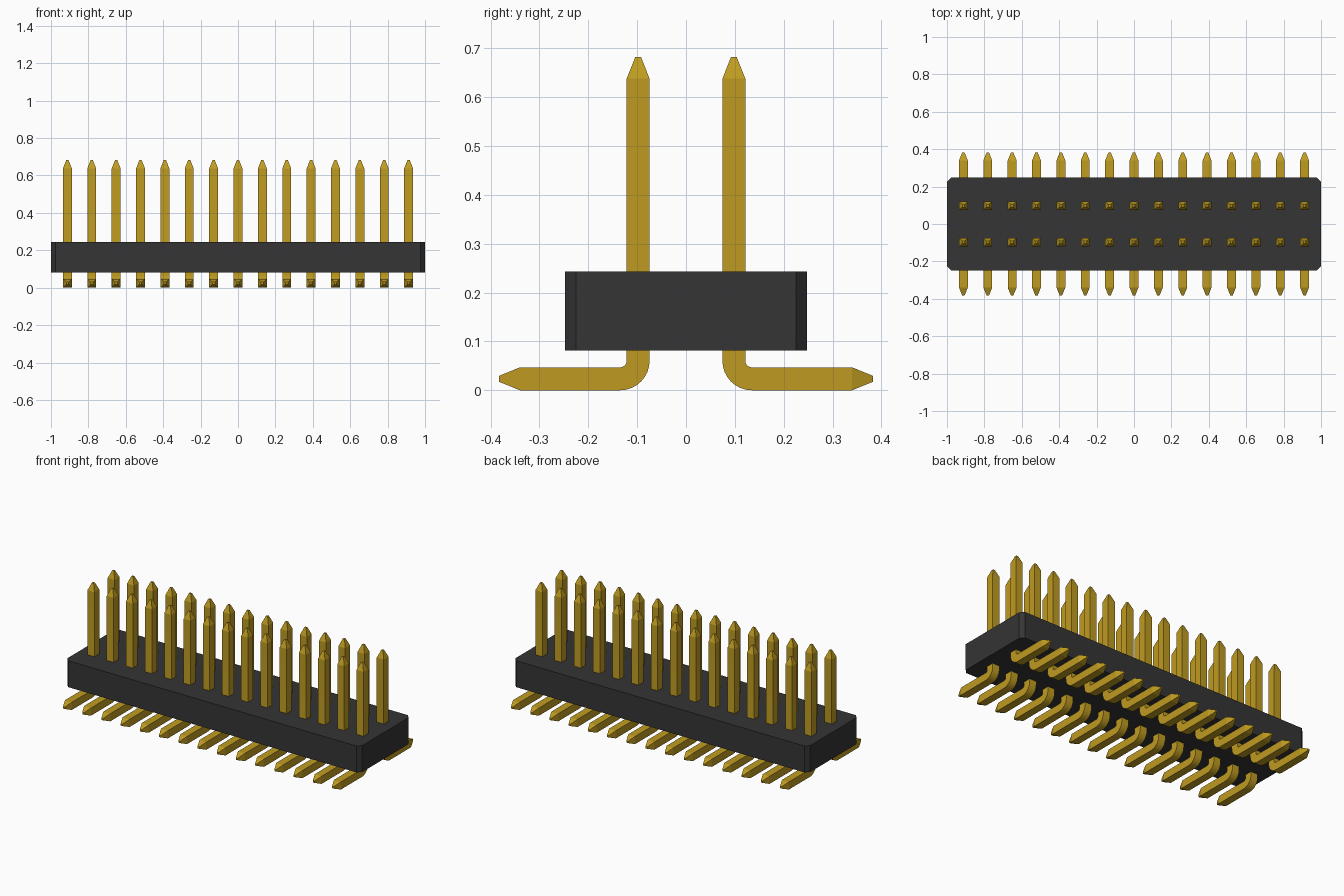
import bpy, bmesh, math
from mathutils import Vector

cube = bpy.data.objects.get("Cube")
if cube:
    bpy.data.objects.remove(cube, do_unlink=True)


def material(name, color, rough, metal=0.0):
    m = bpy.data.materials.new(name)
    m.use_nodes = True
    m.diffuse_color = (*color, 1)
    bsdf = m.node_tree.nodes["Principled BSDF"]
    bsdf.inputs["Base Color"].default_value = (*color, 1)
    bsdf.inputs["Roughness"].default_value = rough
    bsdf.inputs["Metallic"].default_value = metal
    return m


BLACK = material("black plastic", (0.035, 0.035, 0.035), 0.6)
GOLD = material("gold metal", (0.52, 0.33, 0.015), 0.4)

PINS = 15
PITCH = 0.1303
ROW_Y = 0.098            # distance of each pin row from the centre line
HALF = 0.0235            # half the pin thickness
TIP = 0.006              # half the blunt tip thickness
BEND = 0.037             # centreline bend radius
STEPS = 8


def add_object(name, mesh, location=(0, 0, 0), turn=0.0):
    ob = bpy.data.objects.new(name, mesh)
    ob.location = location
    ob.rotation_euler.z = turn
    bpy.context.scene.collection.objects.link(ob)
    return ob


def mesh_from(bm, name, mat):
    bmesh.ops.recalc_face_normals(bm, faces=bm.faces)
    mesh = bpy.data.meshes.new(name)
    bm.to_mesh(mesh)
    bm.free()
    mesh.materials.append(mat)
    return mesh


# Housing: a block with chamfered upright corners
def housing_mesh():
    bm = bmesh.new()
    bmesh.ops.create_cube(bm, size=1)
    bmesh.ops.scale(bm, vec=(2.0, 0.496, 0.162), verts=bm.verts)
    bmesh.ops.translate(bm, vec=(0, 0, 0.162), verts=bm.verts)
    upright = [e for e in bm.edges
               if abs(e.verts[0].co.z - e.verts[1].co.z) > 0.1]
    bmesh.ops.bevel(bm, geom=upright, offset=0.023, offset_type='OFFSET',
                    segments=1, affect='EDGES')
    return mesh_from(bm, "housing", BLACK)


# Pin: square section swept down the post, round the bend and along the foot
def pin_mesh():
    # stations: (y, z, turn angle, half thickness)
    stations = [(0, 0.682, 0, TIP), (0, 0.638, 0, HALF)]
    for i in range(STEPS + 1):
        a = math.pi / 2 * i / STEPS
        stations.append((BEND - BEND * math.cos(a),
                         HALF + BEND - BEND * math.sin(a), a, HALF))
    stations += [(0.34 - ROW_Y, HALF, math.pi / 2, HALF),
                 (0.383 - ROW_Y, HALF, math.pi / 2, TIP)]
    bm = bmesh.new()
    rings = []
    for y, z, a, h in stations:
        across = Vector((0, math.cos(a), math.sin(a)))
        ring = [bm.verts.new(Vector((sx * h, y, z)) + across * sy * h)
                for sx, sy in ((-1, -1), (1, -1), (1, 1), (-1, 1))]
        rings.append(ring)
    for r, s in zip(rings, rings[1:]):
        for k in range(4):
            n = (k + 1) % 4
            bm.faces.new((r[k], r[n], s[n], s[k]))
    bm.faces.new(rings[0])
    bm.faces.new(rings[-1])
    mesh = mesh_from(bm, "pin", GOLD)
    # smooth only the bend, keeping corners and tapers crisp
    mesh.polygons.foreach_set("use_smooth", [True] * len(mesh.polygons))
    mesh.set_sharp_from_angle(angle=math.radians(15))
    return mesh


add_object("housing", housing_mesh())

# Two rows of pins sharing one mesh, feet pointing outwards
pin = pin_mesh()
for i in range(PINS):
    x = (i - (PINS - 1) / 2) * PITCH
    add_object(f"back_pin_{i + 1:02d}", pin, (x, ROW_Y, 0))
    add_object(f"front_pin_{i + 1:02d}", pin, (x, -ROW_Y, 0), math.pi)
